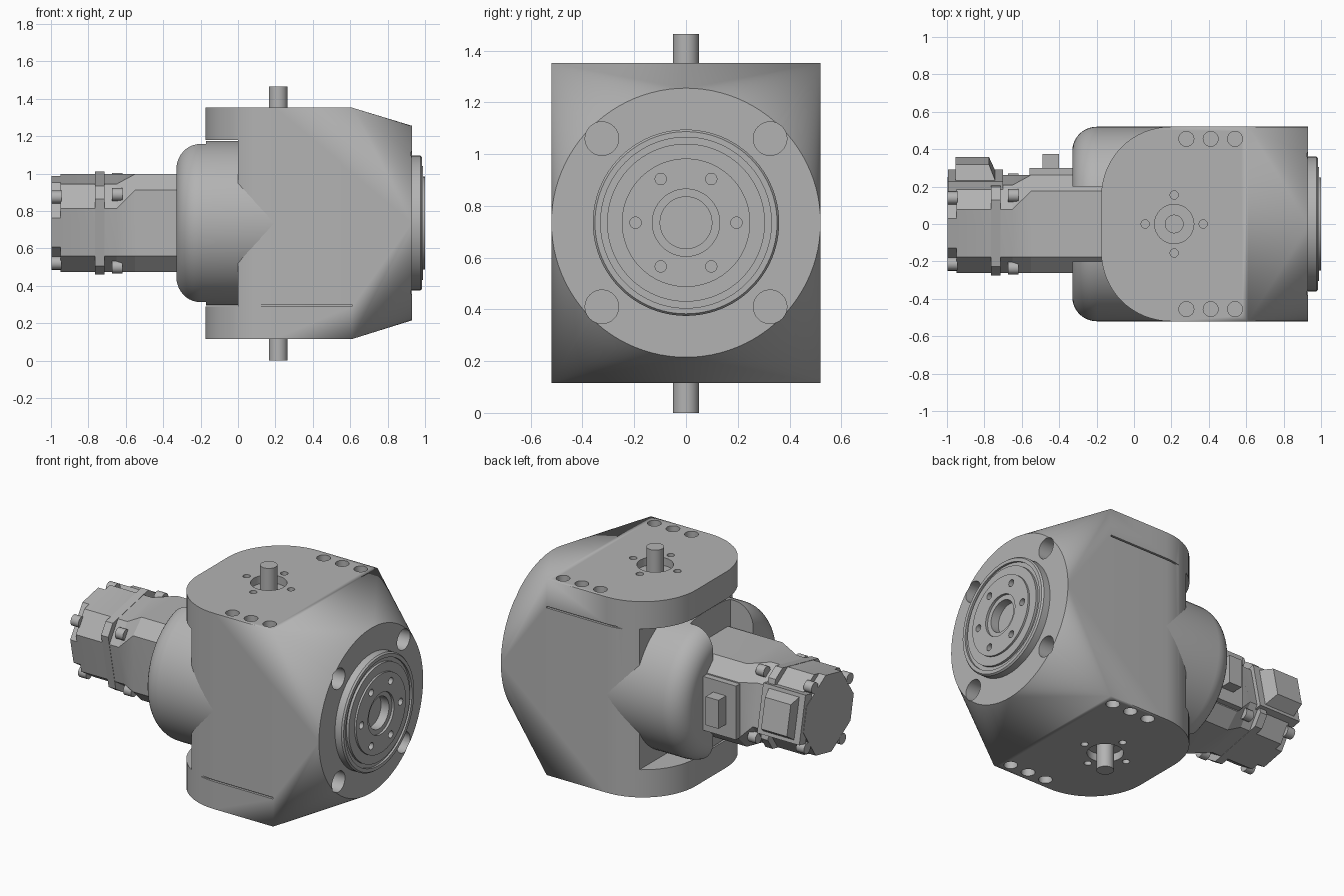
import bpy, bmesh, math
from mathutils import Matrix, Vector

if "Cube" in bpy.data.objects:
    bpy.data.objects.remove(bpy.data.objects["Cube"])

MID = 0.735          # height of the main horizontal axis
SHAFT_X = 0.215      # position of the vertical shaft
TILT = math.radians(12)

grey = bpy.data.materials.new("machined grey")
grey.use_nodes = True
grey.diffuse_color = (0.45, 0.45, 0.45, 1)
grey.node_tree.nodes["Principled BSDF"].inputs["Base Color"].default_value = (0.45, 0.45, 0.45, 1)


def finish(name, bm):
    bmesh.ops.recalc_face_normals(bm, faces=bm.faces)
    mesh = bpy.data.meshes.new(name)
    bm.to_mesh(mesh)
    bm.free()
    obj = bpy.data.objects.new(name, mesh)
    bpy.context.collection.objects.link(obj)
    mesh.materials.append(grey)
    return obj


def add_box(bm, low, high):
    low, high = Vector(low), Vector(high)
    m = Matrix.Translation((low + high) / 2) @ Matrix.Diagonal((*(high - low), 1))
    bmesh.ops.create_cube(bm, size=1, matrix=m)


def add_cylinder(bm, center, radius, length, axis="Z", segments=32):
    m = Matrix.Translation(center)
    if axis == "X":
        m = m @ Matrix.Rotation(math.pi / 2, 4, "Y")
    bmesh.ops.create_cone(bm, cap_ends=True, segments=segments, radius1=radius,
                          radius2=radius, depth=length, matrix=m)


def loft(name, rings):
    """Skin a row of equal-length rings and cap both ends."""
    bm = bmesh.new()
    rows = [[bm.verts.new(p) for p in ring] for ring in rings]
    n = len(rows[0])
    for a, b in zip(rows, rows[1:]):
        for i in range(n):
            j = (i + 1) % n
            bm.faces.new((a[i], a[j], b[j], b[i]))
    bm.faces.new(rows[0])
    bm.faces.new(rows[-1])
    return finish(name, bm)


def lathe(name, profile, segments=96):
    """Turn (x, radius) points about the main axis."""
    bm = bmesh.new()
    verts = [bm.verts.new((x, 0, MID + r)) for x, r in profile]
    edges = [bm.edges.new(p) for p in zip(verts, verts[1:])]
    bmesh.ops.spin(bm, geom=verts + edges, cent=(0, 0, MID), axis=(1, 0, 0),
                   angle=math.tau, steps=segments, use_duplicate=False)
    bmesh.ops.remove_doubles(bm, verts=bm.verts, dist=0.0005)
    return finish(name, bm)


def cut(obj, bm):
    """Subtract the solids held in bm."""
    cutter = finish("cutter", bm)
    cutter.hide_render = True
    mod = obj.modifiers.new("cut", "BOOLEAN")
    mod.operation, mod.solver, mod.object = "DIFFERENCE", "EXACT", cutter
    bpy.context.view_layer.update()
    graph = bpy.context.evaluated_depsgraph_get()
    mesh = bpy.data.meshes.new_from_object(obj.evaluated_get(graph))
    obj.modifiers.clear()
    obj.data = mesh
    bpy.data.objects.remove(cutter)


def tilt(obj):
    """Turn a part about the motor axis."""
    pivot = Matrix.Translation((0, 0, MID))
    obj.data.transform(pivot @ Matrix.Rotation(TILT, 4, "X") @ pivot.inverted())


# Housing: rounded plan blending into a round front face
bm = bmesh.new()
for i in range(96):
    a = math.tau * i / 96
    bm.verts.new((0.93, 0.52 * math.cos(a), MID + 0.52 * math.sin(a)))
for z in (0.115, 1.352):
    for side in (-1, 1):
        bm.verts.new((0.61, side * 0.52, z))
        for i in range(17):
            a = math.pi / 2 * i / 16
            bm.verts.new((0.195 - 0.37 * math.sin(a), side * (0.15 + 0.37 * math.cos(a)), z))
bmesh.ops.convex_hull(bm, input=bm.verts)
bmesh.ops.dissolve_limit(bm, angle_limit=0.002, verts=bm.verts, edges=bm.edges)
housing = finish("housing", bm)

# Gap between the two end flanges
bm = bmesh.new()
add_box(bm, (-0.5, -0.7, 0.29), (0, 0.7, 1.18))
cut(housing, bm)

# Thin side grooves, mounting holes and shaft recesses
bm = bmesh.new()
add_box(bm, (0.05, -0.6, 0.289), (0.61, -0.505, 0.299))
add_box(bm, (0.05, 0.505, 1.171), (0.61, 0.6, 1.181))
for z in (0.115, 1.352):
    add_cylinder(bm, (SHAFT_X, 0, z), 0.105, 0.1)
    for i in range(4):
        a = math.pi / 2 * i
        add_cylinder(bm, (SHAFT_X + 0.155 * math.cos(a), 0.155 * math.sin(a), z), 0.022, 0.1, segments=20)
    for x in (0.28, 0.41, 0.54):
        for y in (-0.455, 0.455):
            add_cylinder(bm, (x, y, z), 0.04, 0.1, segments=24)
for y in (-0.325, 0.325):
    for z in (-0.325, 0.325):
        add_cylinder(bm, (0.95, y, MID + z), 0.065, 0.24, "X")
cut(housing, bm)

# Output hub with bearing grooves, bore and bolt circle
hub = lathe("output_hub", [
    (0.9, 0), (0.9, 0.36), (0.975, 0.36), (0.985, 0.352), (0.985, 0.33), (0.972, 0.33),
    (0.972, 0.305), (0.988, 0.305), (0.988, 0.248), (1.0, 0.248), (1.0, 0.13),
    (0.985, 0.13), (0.985, 0.1), (0.92, 0.1), (0.92, 0)])
bm = bmesh.new()
for i in range(6):
    a = math.tau * i / 6
    add_cylinder(bm, (1.0, 0.195 * math.cos(a), MID + 0.195 * math.sin(a)), 0.022, 0.08, "X", 20)
cut(hub, bm)

# Vertical shaft stubs
for name, low, high in (("lower_shaft", 0, 0.25), ("upper_shaft", 1.2, 1.465)):
    bm = bmesh.new()
    add_cylinder(bm, (SHAFT_X, 0, (low + high) / 2), 0.05, high - low)
    finish(name, bm)


# Rounded rear drum, split by a central slot for the motor
def stadium(x, r):
    ring = []
    for i in range(66):
        a = math.pi * (i % 33) / 32 - math.pi / 2
        side = 1 if i < 33 else -1
        ring.append((x, side * (0.08 + r * math.cos(a)), MID + side * r * math.sin(a)))
    return ring


steps = [math.pi / 2 * i / 10 for i in range(11)]
rings = [stadium(-0.2 - 0.13 * math.cos(t), 0.31 + 0.13 * math.sin(t)) for t in steps]
drum = loft("rear_drum", rings + [stadium(0.2, 0.44)])
bm = bmesh.new()
add_box(bm, (-0.5, -0.2, 0.1), (-0.17, 0.2, 1.4))
cut(drum, bm)


# Motor: chamfered square body, turned slightly behind its adapter
def octagon(x, half, chamfer, turn=0.0):
    k = half - chamfer
    points = []
    for i in range(4):
        rot = Matrix.Rotation(turn + i * math.pi / 2, 2)
        points += [rot @ Vector((half, -k)), rot @ Vector((half, k))]
    return [(x, p.x, MID + p.y) for p in points]


loft("motor_body", [octagon(-0.95, 0.24, 0.11, TILT), octagon(-0.65, 0.24, 0.11, TILT),
                    octagon(-0.55, 0.262, 0.085), octagon(-0.1, 0.262, 0.085)])
loft("motor_end_cap", [octagon(-0.997, 0.24, 0.16, TILT), octagon(-0.94, 0.24, 0.16, TILT)])
loft("motor_rib", [octagon(-0.765, 0.242, 0.06, TILT), octagon(-0.715, 0.242, 0.06, TILT)])

# Corner bolts at the motor end and at the adapter joint
bm = bmesh.new()
for i in range(4):
    a = math.pi / 4 + TILT + i * math.pi / 2
    for x, r in ((-0.97, 0.255), (-0.645, 0.28)):
        add_cylinder(bm, (x, r * math.cos(a), MID + r * math.sin(a)), 0.034, 0.055, "X", 20)
finish("motor_bolts", bm)


# Connector sockets on the back side of the motor
def plate(name, low, high):
    bm = bmesh.new()
    add_box(bm, low, high)
    return finish(name, bm)


def tapered_block(name, x0, x1, y0, y1, half, slope):
    def ring(y, s):
        return [(x0, y, MID - half + s), (x1 - s, y, MID - half + s),
                (x1 - s, y, MID + half - s), (x0, y, MID + half - s)]
    return loft(name, [ring(y0, 0), ring(y1, slope)])


tilt(plate("power_plate", (-0.995, 0.2, MID - 0.15), (-0.7, 0.265, MID + 0.15)))
tilt(tapered_block("power_socket", -0.955, -0.74, 0.26, 0.345, 0.13, 0.035))
plate("signal_plate", (-0.56, 0.22, MID - 0.17), (-0.33, 0.3, MID + 0.17))
tapered_block("signal_socket", -0.49, -0.4, 0.29, 0.375, 0.09, 0.0)

# Smooth rounded surfaces, keep machined edges crisp
bpy.ops.object.select_all(action="DESELECT")
for obj in bpy.context.collection.objects:
    if obj.type == "MESH":
        obj.select_set(True)
        bpy.context.view_layer.objects.active = obj
bpy.ops.object.shade_smooth_by_angle(angle=math.radians(25))
